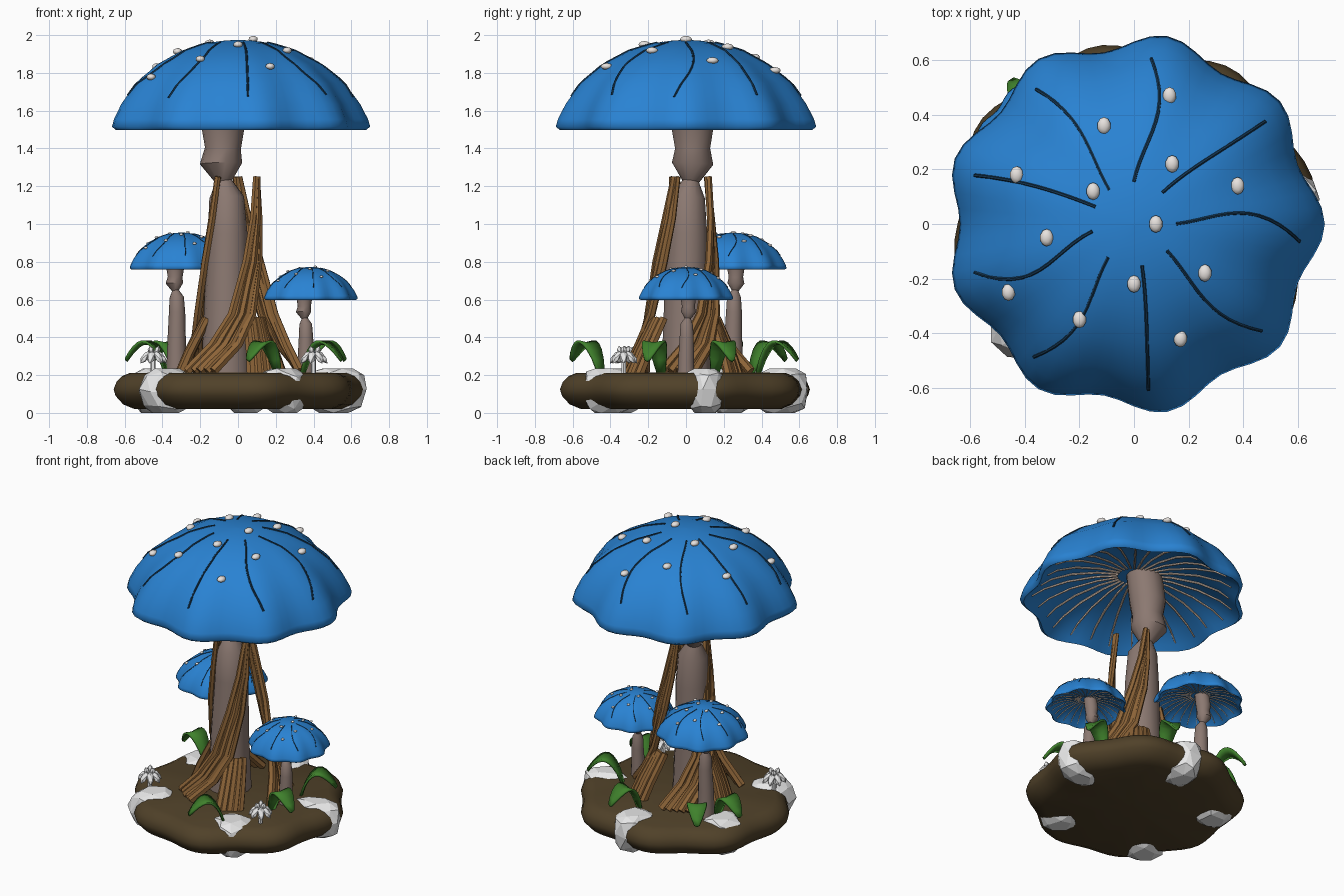
import bpy, bmesh, random
from math import sin, cos, pi, radians, atan2, hypot
from mathutils import Vector, Matrix, Quaternion

random.seed(4)
if "Cube" in bpy.data.objects:
    bpy.data.objects.remove(bpy.data.objects["Cube"])


def material(name, rgb):
    m = bpy.data.materials.new(name)
    m.use_nodes = True
    m.diffuse_color = (*rgb, 1)
    m.node_tree.nodes["Principled BSDF"].inputs["Base Color"].default_value = (*rgb, 1)
    return m


BLUE = material("cap_blue", (.022, .225, .65))
NAVY = material("vein_navy", (.008, .04, .09))
CREAM = material("spot_cream", (.82, .78, .75))
TAN = material("gill_tan", (.72, .56, .45))
STEM = material("stem_taupe", (.26, .19, .165))
SOIL = material("soil_brown", (.08, .053, .022))
WOOD = material("root_brown", (.27, .13, .04))
GREEN = material("leaf_green", (.05, .22, .025))
WHITE = material("stone_white", (.8, .8, .8))


def to_mesh(bm, name, mat, angle=50):
    bmesh.ops.recalc_face_normals(bm, faces=bm.faces)
    me = bpy.data.meshes.new(name)
    bm.to_mesh(me)
    bm.free()
    me.materials.append(mat)
    if angle:
        me.shade_smooth()
        me.set_sharp_from_angle(angle=radians(angle))
    return me


def place(me, name, loc=(0, 0, 0), scale=1):
    ob = bpy.data.objects.new(name, me)
    ob.location = loc
    ob.scale = (scale,) * 3
    bpy.context.collection.objects.link(ob)
    return ob


def skin(bm, rings):
    """Join closed rings of points into a closed surface."""
    rows = [[bm.verts.new(p) for p in ring] for ring in rings]
    n = len(rows[0])
    for a, b in zip(rows, rows[1:]):
        for i in range(n):
            j = (i + 1) % n
            bm.faces.new((a[i], a[j], b[j], b[i]))
    bm.faces.new(rows[0])
    bm.faces.new(rows[-1])


def tube(bm, pts, radii, sides=6):
    pts = [Vector(p) for p in pts]
    q, last, rings = Quaternion(), Vector((0, 0, 1)), []
    for i, p in enumerate(pts):
        t = (pts[min(i + 1, len(pts) - 1)] - pts[max(i - 1, 0)]).normalized()
        q = last.rotation_difference(t) @ q
        last = t
        rings.append([p + q @ Vector((cos(a), sin(a), 0)) * radii[i]
                      for a in (2 * pi * k / sides for k in range(sides))])
    skin(bm, rings)


def lerp(table, x):
    for (x0, y0), (x1, y1) in zip(table, table[1:]):
        if x <= x1:
            return y0 + (y1 - y0) * (x - x0) / (x1 - x0)
    return table[-1][1]


def polar(r, a, z):
    return Vector((r * cos(a), r * sin(a), z))


def blob(bm, loc, size, turn=0, tilt=0, detail=2):
    m = (Matrix.Translation(loc) @ Matrix.Rotation(turn, 4, 'Z')
         @ Matrix.Rotation(tilt, 4, 'Y') @ Matrix.Diagonal((*size, 1)))
    return bmesh.ops.create_icosphere(bm, subdivisions=detail, radius=1, matrix=m)["verts"]


# Cap: fluted dome with nine lobes and a shallow hollow underside
RIM = .669
OUTER = [(0, 1.975), (.12, 1.97), (.25, 1.958), (.45, 1.918), (.65, 1.845), (.82, 1.745),
         (.93, 1.635), (.985, 1.555), (1, 1.515)]
INNER = [(0, 1.69), (.35, 1.675), (.6, 1.64), (.8, 1.585), (.92, 1.525), (.97, 1.497)]


def cap_radius(t, a):
    return t * RIM * (1 + .046 * t * t * cos(9 * a))


def on_cap(x, y):
    a, r = atan2(y, x), hypot(x, y)
    t = r / RIM
    for _ in range(3):
        t = r / (cap_radius(t, a) / t)
    return Vector((x, y, lerp(OUTER, t)))


profile = [(max(t, .01), z) for t, z in OUTER + INNER[::-1]]
angles = [2 * pi * i / 72 for i in range(72)]
bm = bmesh.new()
skin(bm, [[polar(cap_radius(t, a), a, z) for a in angles] for t, z in profile])
cap = to_mesh(bm, "cap", BLUE, 70)

# Veins wandering down the cap: heading at start, middle and end
bm = bmesh.new()
for start, mid, end in [(0, 6, -6), (48, 41, 38), (90, 78, 84), (126, 120, 126), (156, 159, 163),
                        (190, 206, 197), (232, 241, 233), (281, 277, 275), (321, 313, 320)]:
    path = []
    for i in range(13):
        s = i / 12
        heading = start * (1 - s) + end * s + (mid - (start + end) / 2) * sin(pi * s)
        p = polar(.155 + .455 * s, radians(heading), 0)
        path.append(on_cap(p.x, p.y))
    tube(bm, path, [.0065] * 13)
veins = to_mesh(bm, "veins", NAVY)

# Raised spots
bm = bmesh.new()
for x, y in [(.08, 0), (.14, .22), (.38, .14), (.13, .47), (-.11, .36), (-.43, .18), (-.15, .12),
             (-.32, -.05), (-.46, -.25), (-.2, -.35), (0, -.22), (.26, -.18), (.17, -.42)]:
    blob(bm, on_cap(x, y) + Vector((0, 0, .008)), (.025, .032, .018))
spots = to_mesh(bm, "spots", CREAM)

# Gills under the cap
bm = bmesh.new()
for k in range(28):
    a = 2 * pi * k / 28
    tube(bm, [polar(cap_radius(t, a), a, lerp(INNER, t) - .006) for t in (.15, .35, .6, .8, .9)],
         [.007, .007, .007, .006, .004], 6)
gills = to_mesh(bm, "gills", TAN)

# Stem, pinched below the cap
bm = bmesh.new()
tube(bm, [(-.06, 0, .12), (-.06, 0, .3), (-.06, 0, .6), (-.055, .01, .95), (-.06, .01, 1.14),
          (-.075, .025, 1.225), (-.09, .035, 1.32), (-.08, .035, 1.4), (-.08, .035, 1.5),
          (-.07, .03, 1.6), (-.06, .02, 1.71)],
     [.14, .13, .118, .105, .092, .045, .112, .095, .112, .112, .108], 14)
stem = to_mesh(bm, "stem", STEM, 40)

# One large mushroom and two small ones
for label, x, y, rim, size in [("large", 0, 0, 1.5, 1), ("left_small", .38, 0, .6, .363),
                               ("right_small", -.3, .25, .76, .41)]:
    for me in (cap, veins, spots, gills, stem):
        place(me, label + "_" + me.name, (x, y, rim - 1.5 * size), size)

# Soil mound
bm = bmesh.new()
ground = [(.01, .02), (.54, .02), (.6, .045), (.64, .09), (.65, .125), (.635, .165), (.605, .195),
          (.565, .212), (.01, .215)]
skin(bm, [[polar(r * (1 + .035 * cos(8 * a - 1.7) + .01 * sin(3 * a)), a, z)
           for a in angles] for r, z in ground])
place(to_mesh(bm, "soil_mound", SOIL, 60), "soil_mound")


# Root bundles: strands that spread toward the foot
def root_bundle(name, path, turn, spread, thick):
    bm = bmesh.new()
    for k in range(5):
        side = (k - 2) / 2
        depth = random.uniform(-.012, .012)
        pts, radii = [], []
        for i, (r, deg, z) in enumerate(path):
            f = i / (len(path) - 1)
            a = radians(deg + turn)
            width = spread[0] + (spread[1] - spread[0]) * f
            across = Vector((-sin(a), cos(a), 0)) * side * width
            pts.append(polar(r + depth, a, z) + across)
            radii.append(thick[0] + (thick[1] - thick[0]) * f)
        tube(bm, pts, radii, 6)
    place(to_mesh(bm, name, WOOD, 30), name)


for k in range(3):
    turn = -29 + 120 * k
    root_bundle(f"tall_root_{k + 1}", [(.12, 0, 1.25), (.14, -14, 1.03), (.165, -32, .8),
                (.2, -55, .52), (.25, -77, .36), (.34, -98, .22)],
                turn, (.01, .085), (.016, .026))
    root_bundle(f"short_root_{k + 1}", [(.17, -30, .5), (.21, -32, .42), (.26, -34, .32),
                (.31, -36, .2)], turn, (.045, .065), (.022, .026))

# Half-buried stones around the rim: heading, distance, radial and sideways size
for k, (deg, dist, deep, wide) in enumerate([(223, .52, .155, .125), (11, .53, .16, .105),
                                             (86, .5, .15, .125), (301, .48, .14, .13),
                                             (152, .49, .14, .14)]):
    bm = bmesh.new()
    a = radians(deg)
    for v in blob(bm, polar(dist, a, .12), (deep, wide, .17), a):
        v.co += Vector([random.uniform(-.01, .01) for _ in range(3)])
        v.co.z = min(max(v.co.z, 0), .235)
    place(to_mesh(bm, f"stone_{k + 1}", WHITE, 0), f"stone_{k + 1}")

# Broad arched leaves
for k, (x, y, deg) in enumerate([(.13, -.53, 225), (.45, -.17, -20), (.47, .2, 25),
                                 (.12, .49, 70), (-.39, .44, 125), (-.49, .24, 165)]):
    bm = bmesh.new()
    a = radians(deg)
    out, across = polar(1, a, 0), polar(1, a + pi / 2, 0)
    rows = []
    for i in range(10):
        s = i / 9
        mid = Vector((x, y, .205)) + out * (.23 * s - .12) + Vector((0, 0, .17 * sin(2.7 * s ** .8)))
        w = .06 * sin(pi * (.08 + .88 * s)) ** .7
        rows.append([bm.verts.new(mid + across * w * e + Vector((0, 0, .01 * abs(e))))
                     for e in (-1, 0, 1)])
    for p, q in zip(rows, rows[1:]):
        for j in range(2):
            bm.faces.new((p[j], p[j + 1], q[j + 1], q[j]))
    ob = place(to_mesh(bm, f"leaf_{k + 1}", GREEN, 60), f"leaf_{k + 1}")
    mod = ob.modifiers.new("thickness", 'SOLIDIFY')
    mod.thickness = .014

# White blossom clusters with drooping petals
for k, (x, y) in enumerate([(-.45, -.3), (.4, -.33)]):
    bm = bmesh.new()
    tube(bm, [(x, y, .2), (x, y, .31)], [.014, .014], 6)
    for j in range(7):
        a = 2 * pi * j / 7
        blob(bm, Vector((x, y, .295)) + polar(.046, a, 0), (.018, .022, .044), a, -.7, 1)
    for j in range(3):
        a = 2 * pi * j / 3
        blob(bm, Vector((x, y, .325)) + polar(.02, a, 0), (.018, .018, .032), a, .35, 1)
    place(to_mesh(bm, f"blossom_{k + 1}", WHITE, 0), f"blossom_{k + 1}")
